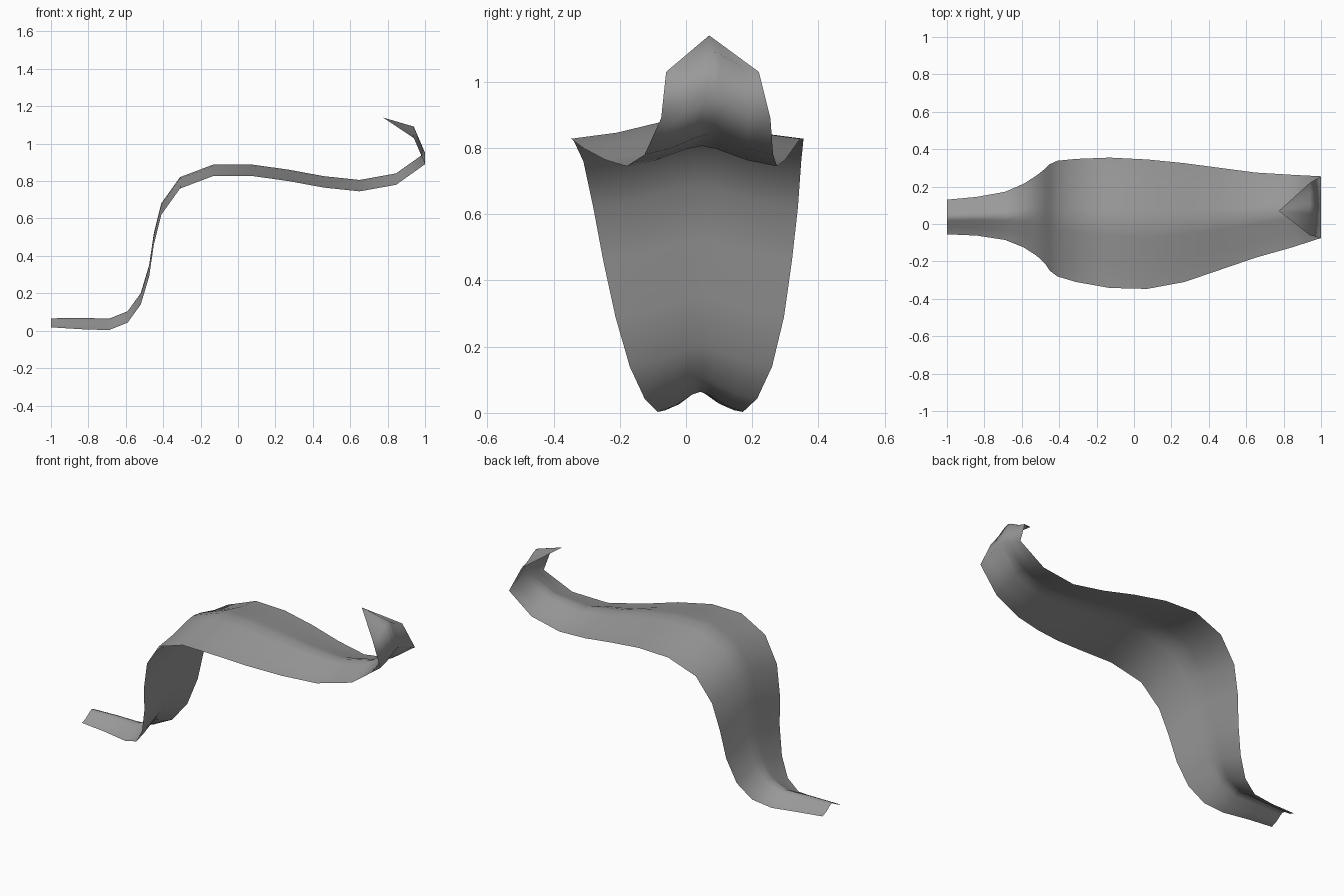
import bpy
import bmesh

cube = bpy.data.objects.get("Cube")
if cube:
    bpy.data.objects.remove(cube, do_unlink=True)

# One plain grey
grey = bpy.data.materials.new("plain_grey")
grey.use_nodes = True
grey.diffuse_color = (0.32, 0.32, 0.32, 1)
grey.node_tree.nodes["Principled BSDF"].inputs["Base Color"].default_value = grey.diffuse_color

# Stations along the blade: x, front edge y, back edge y, edge height
STATIONS = [
    (-1.0, -.055, .13, .018), (-.84, -.062, .145, .008), (-.69, -.085, .172, .003),
    (-.59, -.125, .215, .043), (-.52, -.17, .26, .14), (-.475, -.213, .296, .29),
    (-.45, -.25, .32, .46), (-.41, -.28, .338, .62), (-.31, -.31, .348, .76),
    (-.13, -.342, .355, .828), (.07, -.347, .345, .828), (.27, -.31, .325, .80),
    (.46, -.245, .30, .765), (.65, -.18, .275, .745), (.845, -.125, .263, .78),
    (1.0, -.075, .255, .89), (.94, -.06, .22, 1.03),
]
TIP = (.775, .07, 1.14)

# Arched cross-section: position across the blade, share of the crest height
SECTION = [(0, 0), (.2, .3), (.4, .85), (.5, 1), (.6, .85), (.8, .3), (1, 0)]


def crest_height(x):
    return .048 if x < -.9 else .061


bm = bmesh.new()
rows = []
for x, front, back, z in STATIONS:
    rows.append([bm.verts.new((x, front + (back - front) * t, z + crest_height(x) * h))
                 for t, h in SECTION])

# Skin between neighbouring stations
for a, b in zip(rows, rows[1:]):
    for i in range(len(SECTION) - 1):
        bm.faces.new((a[i], b[i], b[i + 1], a[i + 1]))

# Pointed, curled end
tip = bm.verts.new(TIP)
last = rows[-1]
for i in range(len(SECTION) - 1):
    bm.faces.new((last[i], tip, last[i + 1]))

for face in bm.faces:
    face.smooth = True

mesh = bpy.data.meshes.new("curved_blade")
bm.to_mesh(mesh)
bm.free()
mesh.materials.append(grey)
blade = bpy.data.objects.new("curved_blade", mesh)
bpy.context.collection.objects.link(blade)
